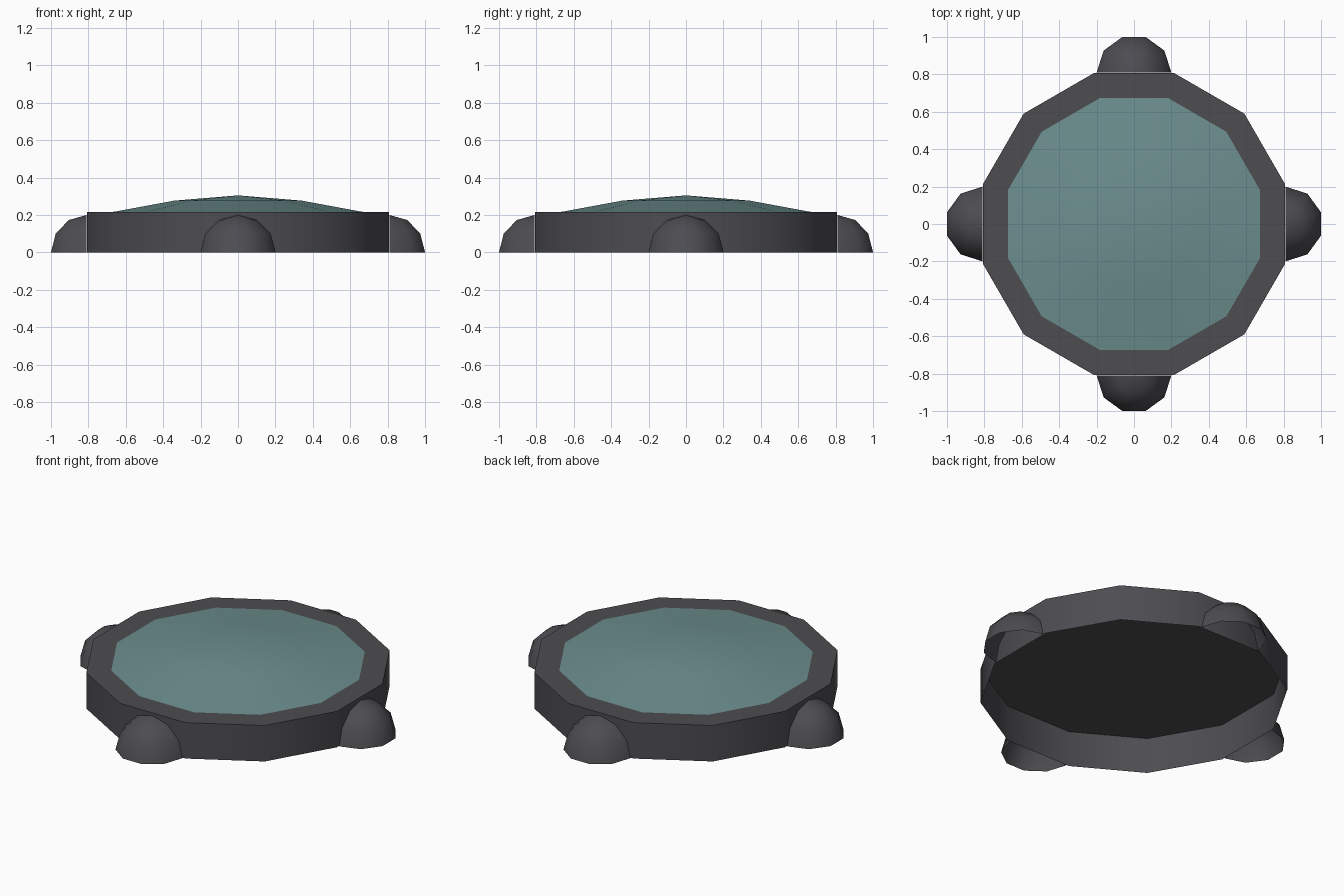
import bpy, bmesh, math

if "Cube" in bpy.data.objects:
    bpy.data.objects.remove(bpy.data.objects["Cube"])


def material(name, rgb):
    m = bpy.data.materials.new(name)
    m.diffuse_color = (*rgb, 1.0)
    m.use_nodes = True
    m.node_tree.nodes["Principled BSDF"].inputs["Base Color"].default_value = m.diffuse_color
    return m


casing = material("dark grey casing", (0.074, 0.074, 0.083))
glass = material("dull teal glass", (0.150, 0.270, 0.270))


def lathe(name, profile, segments, start, sweep, mat, centre=(0, 0)):
    """Sweep (radius, z) points, listed from outer base to top centre, about z."""
    closed = sweep > 359
    count = segments if closed else segments + 1
    bm = bmesh.new()
    rings = []
    for r, z in profile:
        if r == 0:
            rings.append([bm.verts.new((centre[0], centre[1], z))] * count)
            continue
        ring = []
        for i in range(count):
            a = math.radians(start + sweep * i / segments)
            ring.append(bm.verts.new((centre[0] + r * math.cos(a),
                                      centre[1] + r * math.sin(a), z)))
        rings.append(ring)
    for low, high in zip(rings, rings[1:]):
        for i in range(segments):
            j = (i + 1) % count
            corners = [low[i], low[j], high[j]]
            if high[i] is not high[j]:
                corners.append(high[i])
            bm.faces.new(corners)
    mesh = bpy.data.meshes.new(name)
    bm.to_mesh(mesh)
    bm.free()
    mesh.materials.append(mat)
    mesh.shade_smooth()
    mesh.set_sharp_from_angle(angle=math.radians(40))
    obj = bpy.data.objects.new(name, mesh)
    bpy.context.collection.objects.link(obj)
    return obj


# Twelve-sided casing: walls and top, hollow and open underneath
R = 0.806 / math.cos(math.radians(15))
lathe("casing", [(R, 0), (R, 0.215), (0, 0.215)], 12, 15, 360, casing)

# Shallow glass dome with a thin flat rim
lathe("glass_dome", [(0.698, 0.2165), (0.683, 0.218), (0.352, 0.277), (0, 0.305)],
      12, 15, 360, glass)

# Four quarter-sphere lugs, open at the back and underneath
arc = [(0.2 * math.cos(math.radians(t)), 0.2 * math.sin(math.radians(t)))
       for t in (0, 30, 60)] + [(0, 0.2)]
for k, side in enumerate(("right", "back", "left", "front")):
    a = math.radians(90 * k)
    lathe(side + "_lug", arc, 5, 90 * k - 90, 180, casing,
          (0.81 * math.cos(a), 0.81 * math.sin(a)))
